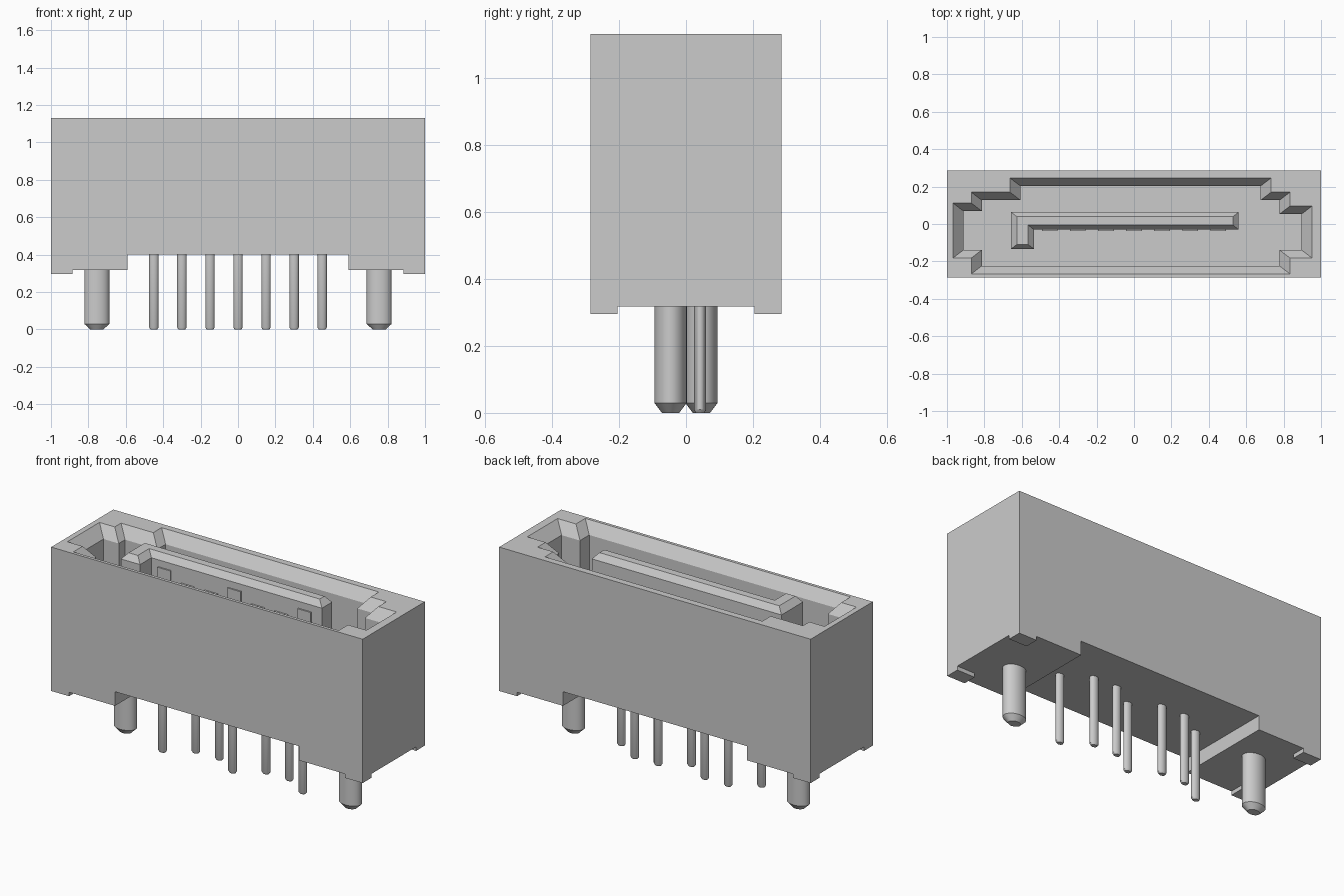
import bpy
import bmesh
import math

if "Cube" in bpy.data.objects:
    bpy.data.objects.remove(bpy.data.objects["Cube"], do_unlink=True)

GREY = (0.6, 0.6, 0.6, 1.0)
grey = bpy.data.materials.new("light_grey")
grey.use_nodes = True
grey.diffuse_color = GREY
grey.node_tree.nodes["Principled BSDF"].inputs["Base Color"].default_value = GREY

TOP, FLOOR = 1.13, 0.5
FLAT = 0.72  # pins and pegs are slightly flattened front to back


def loft(name, rings):
    """Closed solid through a stack of (outline, height) rings."""
    bm = bmesh.new()
    loops = [[bm.verts.new((x, y, z)) for x, y in pts] for pts, z in rings]
    n = len(loops[0])
    for low, high in zip(loops, loops[1:]):
        for i in range(n):
            j = (i + 1) % n
            bm.faces.new((low[i], low[j], high[j], high[i]))
    bm.faces.new(loops[0])
    bm.faces.new(loops[-1])
    bmesh.ops.recalc_face_normals(bm, faces=bm.faces)
    mesh = bpy.data.meshes.new(name)
    bm.to_mesh(mesh)
    bm.free()
    mesh.materials.append(grey)
    obj = bpy.data.objects.new(name, mesh)
    bpy.context.scene.collection.objects.link(obj)
    return obj


def rect(x0, x1, y0, y1):
    return [(x0, y0), (x1, y0), (x1, y1), (x0, y1)]


def box(name, x0, x1, y0, y1, z0, z1):
    outline = rect(x0, x1, y0, y1)
    return loft(name, [(outline, z0), (outline, z1)])


def inset(pts, dx, dy):
    """Move the edges of a counter-clockwise right-angled outline inward."""
    sign = lambda v: (v > 1e-6) - (v < -1e-6)
    result = []
    for i, (x, y) in enumerate(pts):
        px, py = pts[i - 1]
        nx, ny = pts[(i + 1) % len(pts)]
        result.append((x - dx * (sign(y - py) + sign(ny - y)),
                       y + dy * (sign(x - px) + sign(nx - x))))
    return result


def ellipse(cx, cy, r, sides):
    return [(cx + r * math.cos(math.tau * i / sides),
             cy + FLAT * r * math.sin(math.tau * i / sides)) for i in range(sides)]


def post(name, x, y, radius, tip, bevel, top, sides):
    """Round post with a chamfered lower tip."""
    obj = loft(name, [(ellipse(x, y, tip, sides), 0),
                      (ellipse(x, y, radius, sides), bevel),
                      (ellipse(x, y, radius, sides), top)])
    bpy.context.view_layer.objects.active = obj
    obj.select_set(True)
    bpy.ops.object.shade_smooth_by_angle(angle=math.radians(30))
    obj.select_set(False)


# Housing block
housing = box("housing", -1, 1, -0.285, 0.285, 0.295, TOP)

# Keyed socket opening with a chamfered mouth
mouth = [(-0.87, -0.267), (0.834, -0.267), (0.834, -0.182), (0.952, -0.182),
         (0.952, 0.096), (0.834, 0.096), (0.834, 0.17), (0.733, 0.17),
         (0.733, 0.246), (-0.663, 0.246), (-0.663, 0.17), (-0.87, 0.17),
         (-0.87, 0.112), (-0.968, 0.112), (-0.968, -0.182), (-0.87, -0.182)]
throat = inset(mouth, 0.056, 0.043)
cutters = [
    loft("socket_cutter", [(throat, FLOOR), (throat, TOP - 0.065),
                           (mouth, TOP), (mouth, TOP + 0.1)]),
    # Underside: corner feet remain, with a deeper channel over the pins
    box("foot_cutter_across", -0.885, 0.885, -0.4, 0.4, 0.2, 0.318),
    box("foot_cutter_along", -1.1, 1.1, -0.205, 0.205, 0.2, 0.318),
    box("channel_cutter", -0.59, 0.59, -0.4, 0.4, 0.2, 0.4),
]
for cutter in cutters:
    cutter.hide_render = True
    mod = housing.modifiers.new(cutter.name, "BOOLEAN")
    mod.operation = "DIFFERENCE"
    mod.solver = "EXACT"
    mod.object = cutter
graph = bpy.context.evaluated_depsgraph_get()
carved = bpy.data.meshes.new_from_object(housing.evaluated_get(graph))
housing.modifiers.clear()
housing.data = carved
for cutter in cutters:
    bpy.data.objects.remove(cutter, do_unlink=True)

# L-shaped tongue with chamfered top
tongue = [(-0.658, -0.134), (-0.535, -0.134), (-0.535, -0.03),
          (0.56, -0.03), (0.56, 0.064), (-0.658, 0.064)]
loft("tongue", [(tongue, FLOOR - 0.02), (tongue, TOP - 0.035),
                (inset(tongue, 0.032, 0.025), TOP)])

# Seven contacts and pins; every third one is a longer ground contact
for i in range(7):
    x = (i - 3) * 0.15
    ground = i % 3 == 0
    box(f"contact_{i + 1}", x - 0.042, x + 0.042, -0.038, -0.029,
        FLOOR - 0.02, 1.055 if ground else 1.0)
    post(f"pin_{i + 1}", x, -0.05 if ground else 0.042,
         0.025, 0.018, 0.01, 0.42, 20)

# Locating pegs, offset to opposite sides
for side, name in ((1, "left_peg"), (-1, "right_peg")):
    post(name, side * 0.755, -side * 0.046, 0.067, 0.036, 0.03, 0.34, 32)
